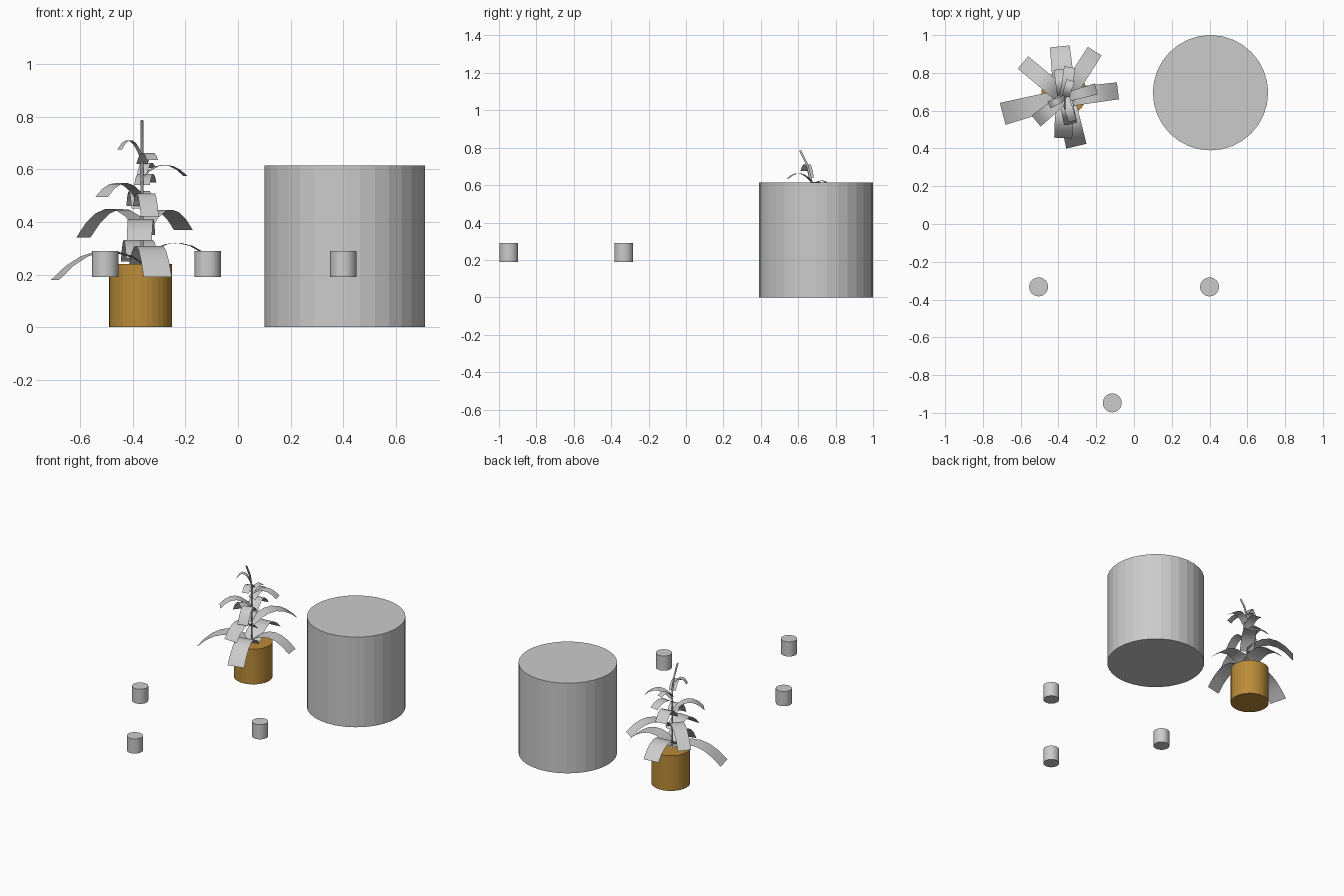
import bpy, bmesh, math
from mathutils import Vector

if "Cube" in bpy.data.objects:
    bpy.data.objects.remove(bpy.data.objects["Cube"])


def cylinder(name, x, y, z0, z1, r, sides=32):
    bpy.ops.mesh.primitive_cylinder_add(vertices=sides, radius=r, depth=z1 - z0,
                                        location=(x, y, (z0 + z1) / 2))
    ob = bpy.context.object
    ob.name = name
    return ob


# Large drum and three small floating drums
cylinder("large_drum", 0.405, 0.695, 0, 0.615, 0.305)
for i, (x, y) in enumerate([(-0.505, -0.333), (0.40, -0.333), (-0.115, -0.947)]):
    cylinder(f"small_drum_{i + 1}", x, y, 0.19, 0.29, 0.05)

# Brown plant pot
pot = cylinder("plant_pot", -0.37, 0.692, 0, 0.24, 0.12)
brown = bpy.data.materials.new("brown")
brown.diffuse_color = (0.49, 0.26, 0.04, 1)
brown.use_nodes = True
brown.node_tree.nodes["Principled BSDF"].inputs["Base Color"].default_value = brown.diffuse_color
pot.data.materials.append(brown)

# Stem leaning forward at the top
STEM = Vector((-0.365, 0.67, 0))
curve = bpy.data.curves.new("stem", "CURVE")
curve.dimensions = "3D"
curve.bevel_depth = 0.006
curve.bevel_resolution = 1
curve.use_fill_caps = True
path = [(0.67, 0.2), (0.67, 0.62), (0.648, 0.71), (0.61, 0.785)]
spline = curve.splines.new("POLY")
spline.points.add(len(path) - 1)
for p, (y, z) in zip(spline.points, path):
    p.co = (STEM.x, y, z, 1)
bpy.context.collection.objects.link(bpy.data.objects.new("stem", curve))


def leaf(name, tx, ty, z0, peak, tip, w0, w1, steps=6):
    """Arched strip running from the stem to (tx, ty)."""
    d = Vector((tx, ty, 0)) - STEM
    side = Vector((-d.y, d.x, 0)).normalized()
    m = 0.42
    bm = bmesh.new()
    rows = []
    for i in range(steps + 1):
        u = i / steps
        z = (z0 * (u - m) * (u - 1) / m + peak * u * (u - 1) / (m * (m - 1))
             + tip * u * (u - m) / (1 - m))
        c = STEM + d * u + Vector((0, 0, z))
        half = side * (w0 + (w1 - w0) * u) / 2
        rows.append((bm.verts.new(c - half), bm.verts.new(c + half)))
    for a, b in zip(rows, rows[1:]):
        bm.faces.new((a[0], b[0], b[1], a[1])).smooth = True
    me = bpy.data.meshes.new(name)
    bm.to_mesh(me)
    bm.free()
    bpy.context.collection.objects.link(bpy.data.objects.new(name, me))


# Leaves in tiers: tip x, tip y, base z, peak z, tip z, base width, tip width
leaves = [
    (-0.695, 0.583, 0.24, 0.29, 0.18, 0.09, 0.12),
    (-0.393, 0.94, 0.26, 0.33, 0.25, 0.12, 0.105),
    (-0.085, 0.705, 0.26, 0.32, 0.24, 0.10, 0.09),
    (-0.305, 0.412, 0.24, 0.31, 0.19, 0.10, 0.11),
    (-0.588, 0.855, 0.38, 0.45, 0.34, 0.09, 0.085),
    (-0.208, 0.915, 0.38, 0.445, 0.37, 0.09, 0.085),
    (-0.375, 0.455, 0.35, 0.41, 0.33, 0.10, 0.095),
    (-0.518, 0.545, 0.48, 0.545, 0.495, 0.06, 0.075),
    (-0.335, 0.53, 0.46, 0.51, 0.42, 0.07, 0.07),
    (-0.385, 0.82, 0.45, 0.515, 0.46, 0.08, 0.08),
    (-0.20, 0.715, 0.57, 0.615, 0.575, 0.05, 0.06),
    (-0.34, 0.83, 0.54, 0.58, 0.55, 0.06, 0.06),
    (-0.45, 0.63, 0.64, 0.705, 0.675, 0.03, 0.04),
    (-0.325, 0.545, 0.62, 0.66, 0.635, 0.045, 0.045),
    (-0.335, 0.76, 0.58, 0.62, 0.605, 0.04, 0.045),
]
for i, spec in enumerate(leaves):
    leaf(f"leaf_{i + 1}", *spec)
